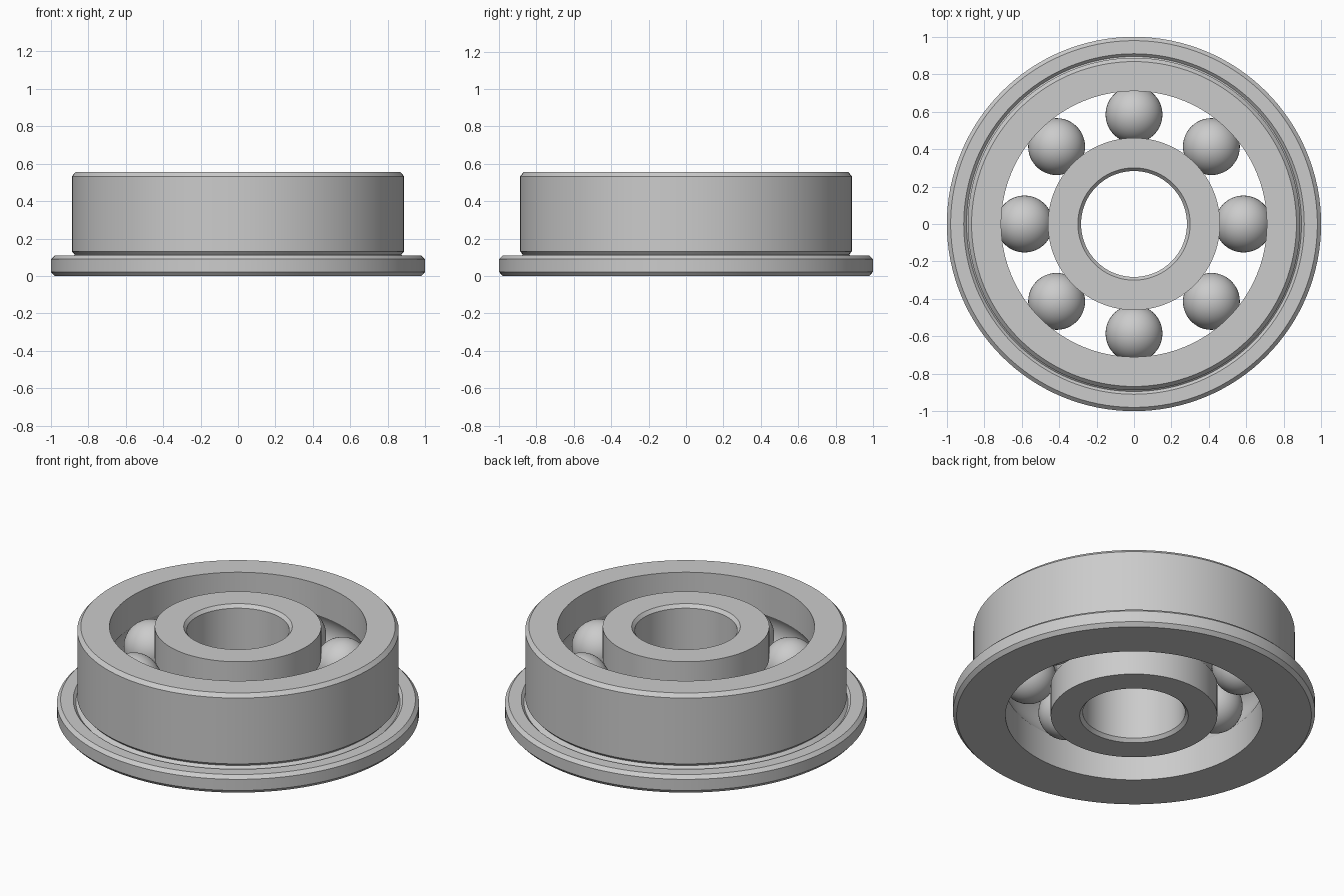
import bpy, bmesh
from math import cos, sin, pi, acos, sqrt

if "Cube" in bpy.data.objects:
    bpy.data.objects.remove(bpy.data.objects["Cube"])

H = 0.555            # bearing height
PITCH = 0.585        # ball circle radius
BALL = 0.152
HALF_GAP = 0.125     # half the gap between the rings


def smooth(ob):
    bpy.ops.object.select_all(action='DESELECT')
    ob.select_set(True)
    bpy.context.view_layer.objects.active = ob
    bpy.ops.object.shade_smooth_by_angle()


def lathe(name, profile, steps=128):
    """Revolve a closed (radius, z) profile round the z axis."""
    bm = bmesh.new()
    rings = [[bm.verts.new((r * cos(2 * pi * i / steps), r * sin(2 * pi * i / steps), z))
              for r, z in profile] for i in range(steps)]
    n = len(profile)
    for i in range(steps):
        a, b = rings[i], rings[(i + 1) % steps]
        for j in range(n):
            k = (j + 1) % n
            bm.faces.new((a[j], b[j], b[k], a[k]))
    bmesh.ops.recalc_face_normals(bm, faces=bm.faces)
    me = bpy.data.meshes.new(name)
    bm.to_mesh(me)
    bm.free()
    ob = bpy.data.objects.new(name, me)
    bpy.context.collection.objects.link(ob)
    smooth(ob)
    return ob


def raceway(side, count=12):
    """Arc of the ball groove from top to bottom; side +1 outer, -1 inner."""
    R = BALL + 0.001
    a = acos(HALF_GAP / R)
    return [(PITCH + side * R * cos(t), H / 2 + R * sin(t))
            for t in (a - 2 * a * i / count for i in range(count + 1))]


# Outer ring with flange, relief groove and raceway
lathe("outer_ring", [
    (0.98, 0), (1.0, 0.022), (1.0, 0.09), (0.98, 0.11),
    (0.91, 0.11), (0.895, 0.095), (0.872, 0.115), (0.888, 0.132),
    (0.888, H - 0.022), (0.868, H), (PITCH + HALF_GAP, H),
    *raceway(1), (PITCH + HALF_GAP, 0)])

# Inner ring with chamfered bore and raceway
lathe("inner_ring", [
    (0.30, 0), (0.283, 0.02), (0.283, H - 0.02), (0.30, H),
    (PITCH - HALF_GAP, H), *raceway(-1), (PITCH - HALF_GAP, 0)])

# Balls
for i in range(8):
    t = i * pi / 4
    bpy.ops.mesh.primitive_uv_sphere_add(
        segments=48, ring_count=24, radius=BALL,
        location=(PITCH * cos(t), PITCH * sin(t), H / 2))
    ball = bpy.context.object
    ball.name = f"ball_{i + 1}"
    smooth(ball)
